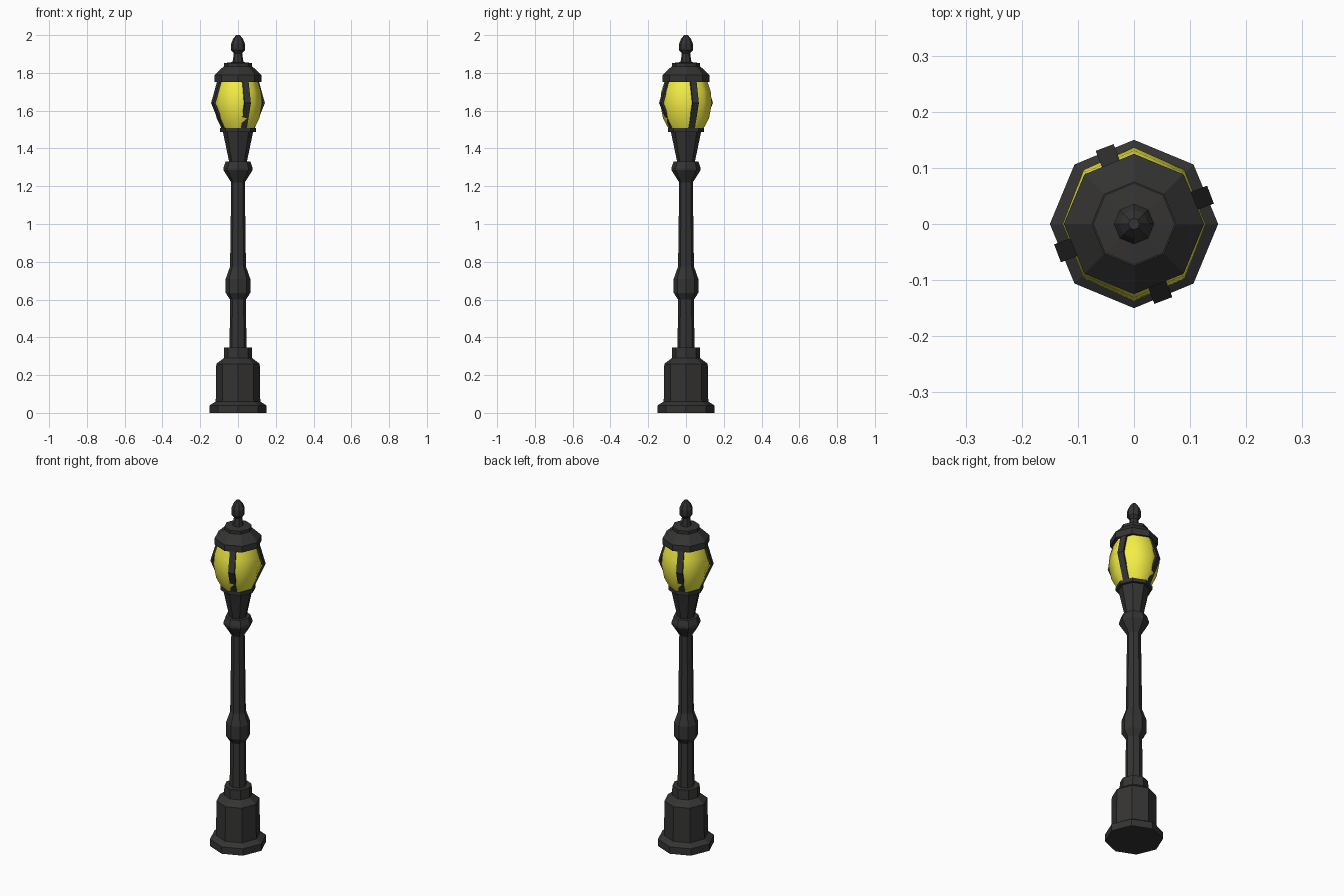
import bpy, bmesh
from math import cos, sin, pi, radians

if "Cube" in bpy.data.objects:
    bpy.data.objects.remove(bpy.data.objects["Cube"])


def material(name, color):
    m = bpy.data.materials.new(name)
    m.diffuse_color = (*color, 1)
    m.use_nodes = True
    m.node_tree.nodes["Principled BSDF"].inputs["Base Color"].default_value = m.diffuse_color
    return m


IRON = material("dark_iron", (0.035, 0.034, 0.033))
GLOW = material("yellow_glass", (0.9, 0.85, 0.06))


def finish(name, bm, mat):
    bmesh.ops.recalc_face_normals(bm, faces=bm.faces)
    me = bpy.data.meshes.new(name)
    bm.to_mesh(me)
    bm.free()
    me.materials.append(mat)
    ob = bpy.data.objects.new(name, me)
    bpy.context.collection.objects.link(ob)
    return ob


def lathe(name, profile, mat=IRON, sides=8, sx=1.0):
    """Spin a (radius, height) profile into a closed faceted solid."""
    bm = bmesh.new()
    rings = [[bm.verts.new((sx * r * cos(2 * pi * i / sides), r * sin(2 * pi * i / sides), z))
              for i in range(sides)] for r, z in profile]
    for a, b in zip(rings, rings[1:]):
        for i in range(sides):
            j = (i + 1) % sides
            bm.faces.new((a[i], a[j], b[j], b[i]))
    bm.faces.new(rings[0])
    bm.faces.new(rings[-1])
    return finish(name, bm, mat)


# Base and post
lathe("base", [(.15, 0), (.15, .04), (.118, .06), (.115, .26), (.075, .29),
               (.073, .345), (.045, .345)])
lathe("post", [(.045, .33), (.042, .6), (.065, .635), (.065, .71), (.042, .775),
               (.036, 1.22), (.077, 1.285), (.077, 1.297), (.066, 1.33), (.047, 1.33),
               (.08, 1.487), (.095, 1.487), (.095, 1.507), (.08, 1.507)])

# Glass globe, slightly narrower across x
globe = lathe("globe", [(.09, 1.5), (.122, 1.56), (.137, 1.64), (.131, 1.70), (.112, 1.76)],
              GLOW, sx=.93)
for p in globe.data.polygons:
    p.use_smooth = len(p.vertices) == 4

# Roof cap and finial
lathe("cap", [(.125, 1.752), (.125, 1.788), (.075, 1.835), (.073, 1.835), (.073, 1.852), (.03, 1.857)])
lathe("finial", [(.03, 1.85), (.022, 1.903), (.036, 1.92), (.036, 1.955), (.026, 1.98), (.01, 2.0)])

# Four bent straps around the globe
PATH, W, T = [(.085, 1.5), (.146, 1.64), (.112, 1.756)], .017, .012
for k in range(4):
    a = radians(21 + 90 * k)
    bm = bmesh.new()
    rings = []
    for r, z in PATH:
        rings.append([bm.verts.new((q * cos(a) - w * sin(a), q * sin(a) + w * cos(a), z))
                      for q, w in ((r, -W), (r, W), (r - T, W), (r - T, -W))])
    for lo, hi in zip(rings, rings[1:]):
        for i in range(4):
            j = (i + 1) % 4
            bm.faces.new((lo[i], lo[j], hi[j], hi[i]))
    bm.faces.new(rings[0])
    bm.faces.new(rings[-1])
    finish(f"strap_{k + 1}", bm, IRON)
